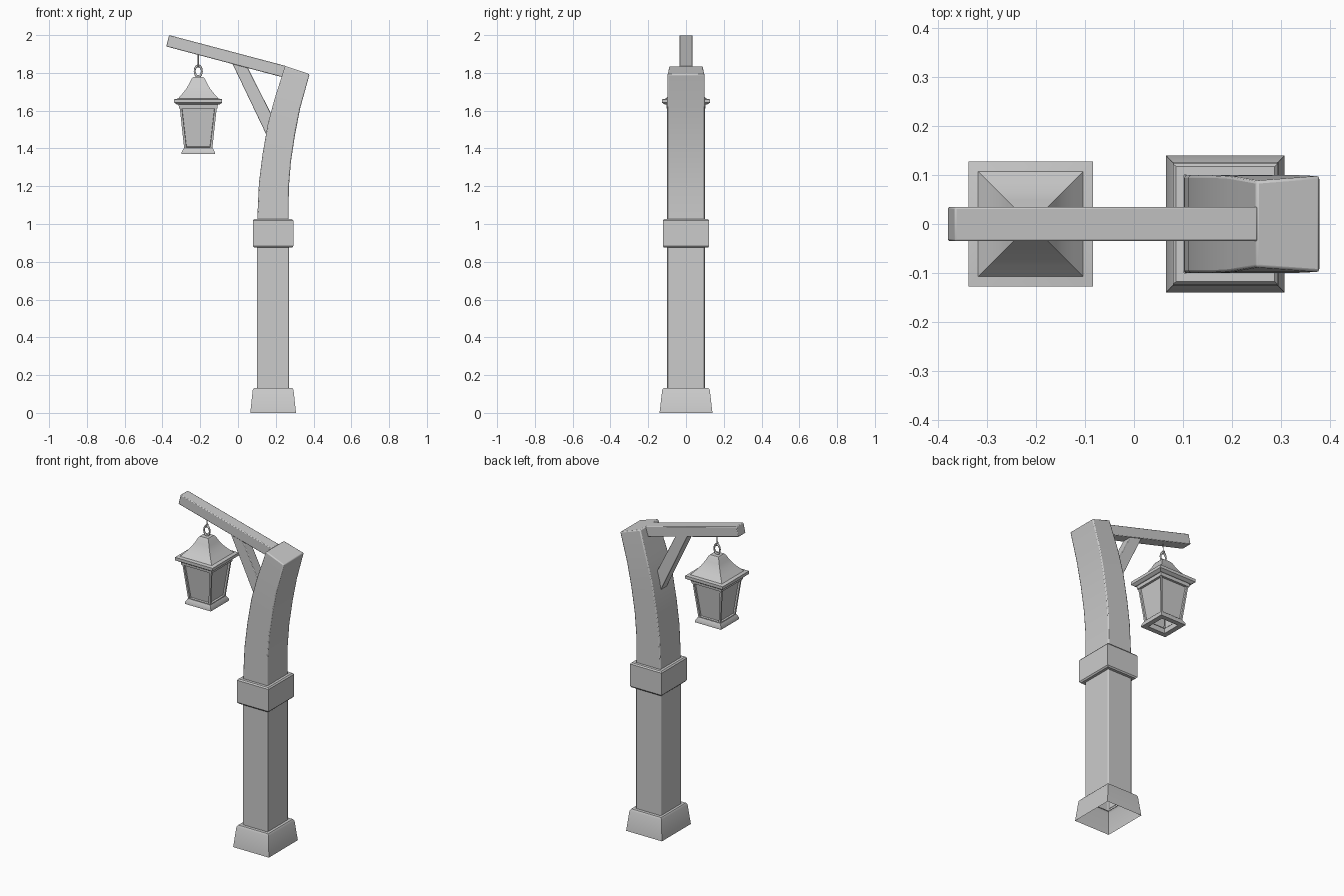
import bpy, bmesh, math
from mathutils import Vector

if "Cube" in bpy.data.objects:
    bpy.data.objects.remove(bpy.data.objects["Cube"])


def finish(bm, name, bevel=0.0):
    bmesh.ops.recalc_face_normals(bm, faces=bm.faces)
    me = bpy.data.meshes.new(name)
    bm.to_mesh(me)
    bm.free()
    ob = bpy.data.objects.new(name, me)
    bpy.context.collection.objects.link(ob)
    if bevel:
        mod = ob.modifiers.new("Bevel", 'BEVEL')
        mod.width = bevel
        mod.segments = 2
        mod.limit_method = 'ANGLE'
        mod.angle_limit = math.radians(40)
    bpy.ops.object.select_all(action='DESELECT')
    ob.select_set(True)
    bpy.context.view_layer.objects.active = ob
    bpy.ops.object.shade_smooth_by_angle(angle=math.radians(30))
    return ob


def loft(rings, cap_start=False, cap_end=False):
    """Skin a list of four-cornered rings."""
    bm = bmesh.new()
    vs = [[bm.verts.new(p) for p in r] for r in rings]
    for a, b in zip(vs, vs[1:]):
        for i in range(4):
            j = (i + 1) % 4
            bm.faces.new((a[i], a[j], b[j], b[i]))
    if cap_start:
        bm.faces.new(vs[0][::-1])
    if cap_end:
        bm.faces.new(vs[-1])
    return bm


def rect(cx, hx, hy, z):
    return [(cx - hx, -hy, z), (cx + hx, -hy, z), (cx + hx, hy, z), (cx - hx, hy, z)]


def slab(name, outline, hy, bevel):
    """Timber with a front-view outline and a constant depth."""
    rings = [[(x, y, z) for x, z in outline] for y in (-hy, hy)]
    return finish(loft(rings, True, True), name, bevel)


# Post: straight below, bending to the right above the collar
PX = 0.186
sections = [  # left x, left z, right x, right z, left half depth, right half depth
    (.100, .12, .270, .12, .10, .10), (.100, .95, .270, .95, .10, .10),
    (.103, 1.05, .268, 1.05, .10, .10), (.111, 1.22, .269, 1.19, .10, .10),
    (.130, 1.37, .280, 1.33, .10, .10), (.158, 1.53, .303, 1.48, .10, .10),
    (.193, 1.66, .331, 1.62, .098, .10), (.249, 1.837, .379, 1.793, .088, .098)]
post = [[(a, -h, b), (c, -k, d), (c, k, d), (a, h, b)] for a, b, c, d, h, k in sections]
finish(loft(post, False, True), "post", .006)

# Flared foot, open underneath
foot = [(.121, .14, 0), (.108, .126, .122), (.101, .119, .132), (.084, .10, .132)]
finish(loft([rect(PX, *r) for r in foot]), "post_foot")

# Collar around the post
collar = [(.084, .10, .875), (.100, .117, .875), (.107, .123, .883),
          (.107, .123, 1.018), (.100, .117, 1.026), (.084, .10, 1.026)]
finish(loft([rect(PX, *r) for r in collar]), "post_collar")

# Sloping arm and diagonal brace
slab("arm", [(-.380, 1.940), (.236, 1.777), (.252, 1.837), (-.365, 2.0)], .035, .004)
slab("brace", [(-.035, 1.86), (.16, 1.452), (.20, 1.535), (.035, 1.86)], .03, .003)

# Lantern roof: eave slab and concave four-sided cap
LX = -.2105
roof = [(.09, 1.632), (.112, 1.632), (.127, 1.642), (.127, 1.66), (.107, 1.664),
        (.084, 1.69), (.064, 1.715), (.048, 1.742), (.036, 1.768), (.028, 1.778)]
finish(loft([rect(LX, h, h, z) for h, z in roof], True, True), "lantern_roof")

# Band under the eave
band = [(.085, 1.612), (.102, 1.612), (.104, 1.634), (.085, 1.634)]
finish(loft([rect(LX, h, h, z) for h, z in band]), "lantern_band")

# Tapered lantern body with a recessed pane on each side
bm = loft([rect(LX, .074, .074, 1.395), rect(LX, .099, .099, 1.625)])
bmesh.ops.recalc_face_normals(bm, faces=bm.faces)
panes = list(bm.faces)
bmesh.ops.inset_individual(bm, faces=panes, thickness=.016)
bmesh.ops.inset_individual(bm, faces=panes, thickness=.002, depth=-.010)
finish(bm, "lantern_body")

# Flared lantern base, a ring open in the middle
base = [(.058, 1.402), (.058, 1.371), (.088, 1.371), (.088, 1.381),
        (.076, 1.402), (.058, 1.402)]
finish(loft([rect(LX, h, h, z) for h, z in base]), "lantern_base")

# Oval hanging ring
bpy.ops.mesh.primitive_torus_add(major_radius=.019, minor_radius=.005, major_segments=20,
                                 minor_segments=8, location=(LX, 0, 1.809),
                                 rotation=(math.pi / 2, 0, 0))
ring = bpy.context.object
ring.name = "hanging_ring"
ring.scale = (1, 1.5, 1)
bpy.ops.object.shade_smooth()

# Hook: thin rod from the arm with a small eye through the ring
curve = bpy.data.curves.new("hook", 'CURVE')
curve.dimensions = '3D'
curve.bevel_depth = .003
curve.bevel_resolution = 1
pts = [(LX, 0, 1.90), (LX, 0, 1.85)]
for i in range(1, 12):
    a = math.pi / 2 + i * math.tau / 12
    pts.append((LX, .010 * math.cos(a), 1.84 + .010 * math.sin(a)))
sp = curve.splines.new('POLY')
sp.points.add(len(pts) - 1)
for p, co in zip(sp.points, pts):
    p.co = (*co, 1)
bpy.context.collection.objects.link(bpy.data.objects.new("hook", curve))
